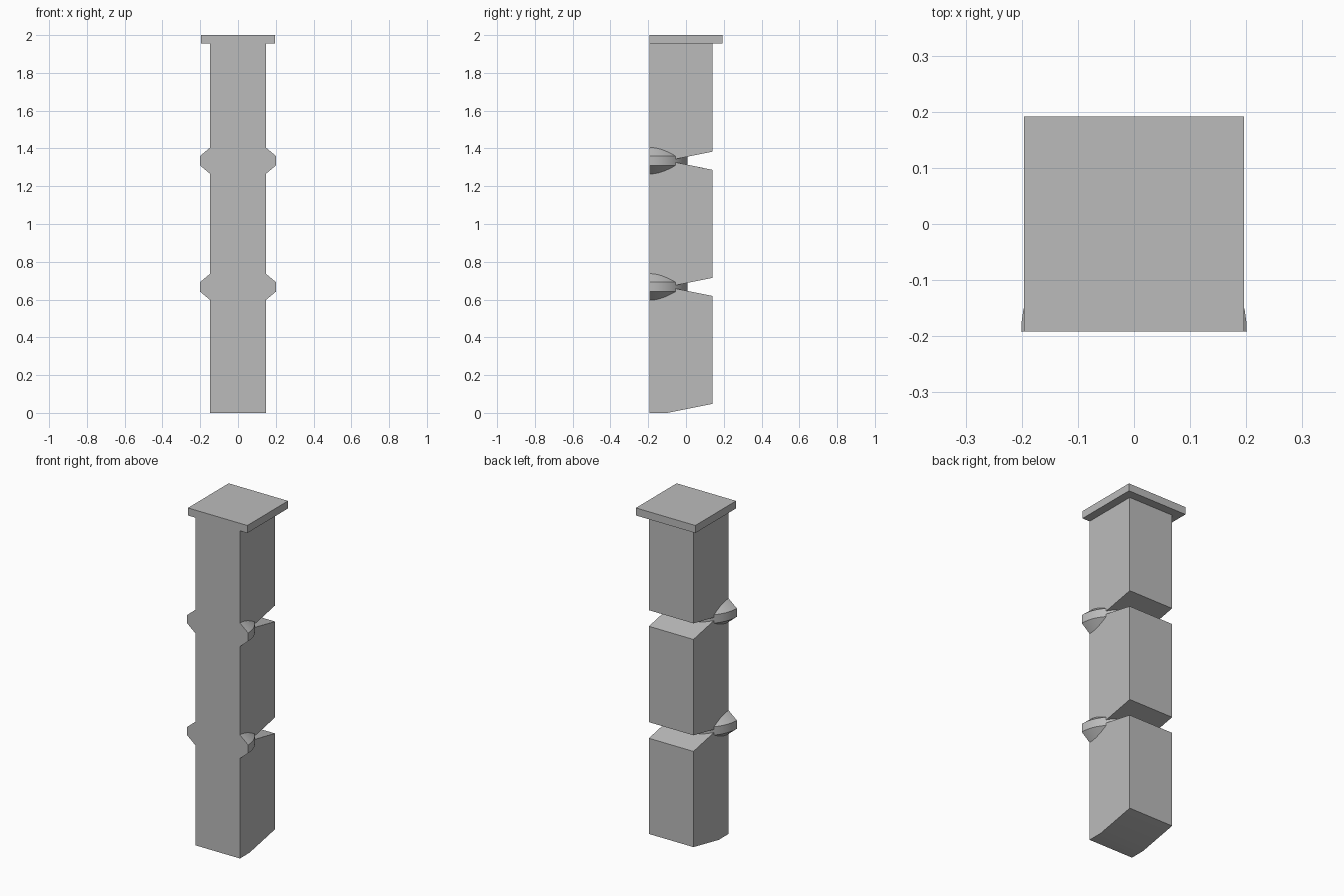
import bpy
import bmesh
from math import cos, sin, pi, radians

FRONT, BACK, HALF = -0.192, 0.14, 0.147
CAP_Z, TOP = 1.955, 2.0
JOINTS = (0.667, 1.335)
HINGE_Y, FLARE = -0.10, 0.048

if "Cube" in bpy.data.objects:
    bpy.data.objects.remove(bpy.data.objects["Cube"], do_unlink=True)

grey = bpy.data.materials.new("plain grey")
grey.use_nodes = True
grey.diffuse_color = (0.5, 0.5, 0.5, 1)
grey.node_tree.nodes["Principled BSDF"].inputs["Base Color"].default_value = (0.5, 0.5, 0.5, 1)


def finish(name, bm):
    bmesh.ops.recalc_face_normals(bm, faces=bm.faces)
    mesh = bpy.data.meshes.new(name)
    bm.to_mesh(mesh)
    bm.free()
    mesh.materials.append(grey)
    obj = bpy.data.objects.new(name, mesh)
    bpy.context.collection.objects.link(obj)
    return obj


def extrude_side(name, outline, half):
    """Extrude a (y, z) side outline symmetrically across x."""
    bm = bmesh.new()
    face = bm.faces.new([bm.verts.new((-half, y, z)) for y, z in outline])
    new = bmesh.ops.extrude_face_region(bm, geom=[face])["geom"]
    verts = [v for v in new if isinstance(v, bmesh.types.BMVert)]
    bmesh.ops.translate(bm, vec=(2 * half, 0, 0), verts=verts)
    return finish(name, bm)


def half_disc(name, z0, steps=32):
    """Half of a double-bevelled disc whose flat side lies on the front."""
    bm = bmesh.new()
    rings = []
    for r, z in ((0.14, -0.076), (0.201, -0.025), (0.201, 0.025), (0.14, 0.076)):
        rings.append([bm.verts.new((r * cos(pi * i / steps), FRONT + r * abs(sin(pi * i / steps))
                                    if 0 < i < steps else FRONT, z0 + z))
                      for i in range(steps + 1)])
    for low, high in zip(rings, rings[1:]):
        for i in range(steps):
            bm.faces.new((low[i], low[i + 1], high[i + 1], high[i]))
    bm.faces.new(rings[0])
    bm.faces.new(rings[-1])
    bm.faces.new([r[0] for r in rings] + [r[-1] for r in reversed(rings)])
    return finish(name, bm)


# Segmented post: sloped foot and a V notch at each joint
outline = [(FRONT, 0), (HINGE_Y, 0), (BACK, FLARE)]
for z in JOINTS:
    outline += [(BACK, z - FLARE), (HINGE_Y, z), (BACK, z + FLARE)]
outline += [(BACK, CAP_Z + 0.02), (FRONT, CAP_Z + 0.02)]
post = extrude_side("segmented_post", outline, HALF)

# Top plate and joint discs, merged into the post
parts = [extrude_side("top_plate", [(FRONT, CAP_Z), (0.192, CAP_Z), (0.192, TOP), (FRONT, TOP)], 0.196)]
parts += [half_disc("joint_disc", z) for z in JOINTS]
bpy.context.view_layer.objects.active = post
for part in parts:
    union = post.modifiers.new("union", "BOOLEAN")
    union.operation = "UNION"
    union.solver = "EXACT"
    union.object = part
    bpy.ops.object.modifier_apply(modifier=union.name)
    bpy.data.objects.remove(part, do_unlink=True)

# Smooth the curved rims, keep the corners crisp
bpy.ops.object.select_all(action="DESELECT")
post.select_set(True)
bpy.ops.object.shade_smooth_by_angle(angle=radians(30))
